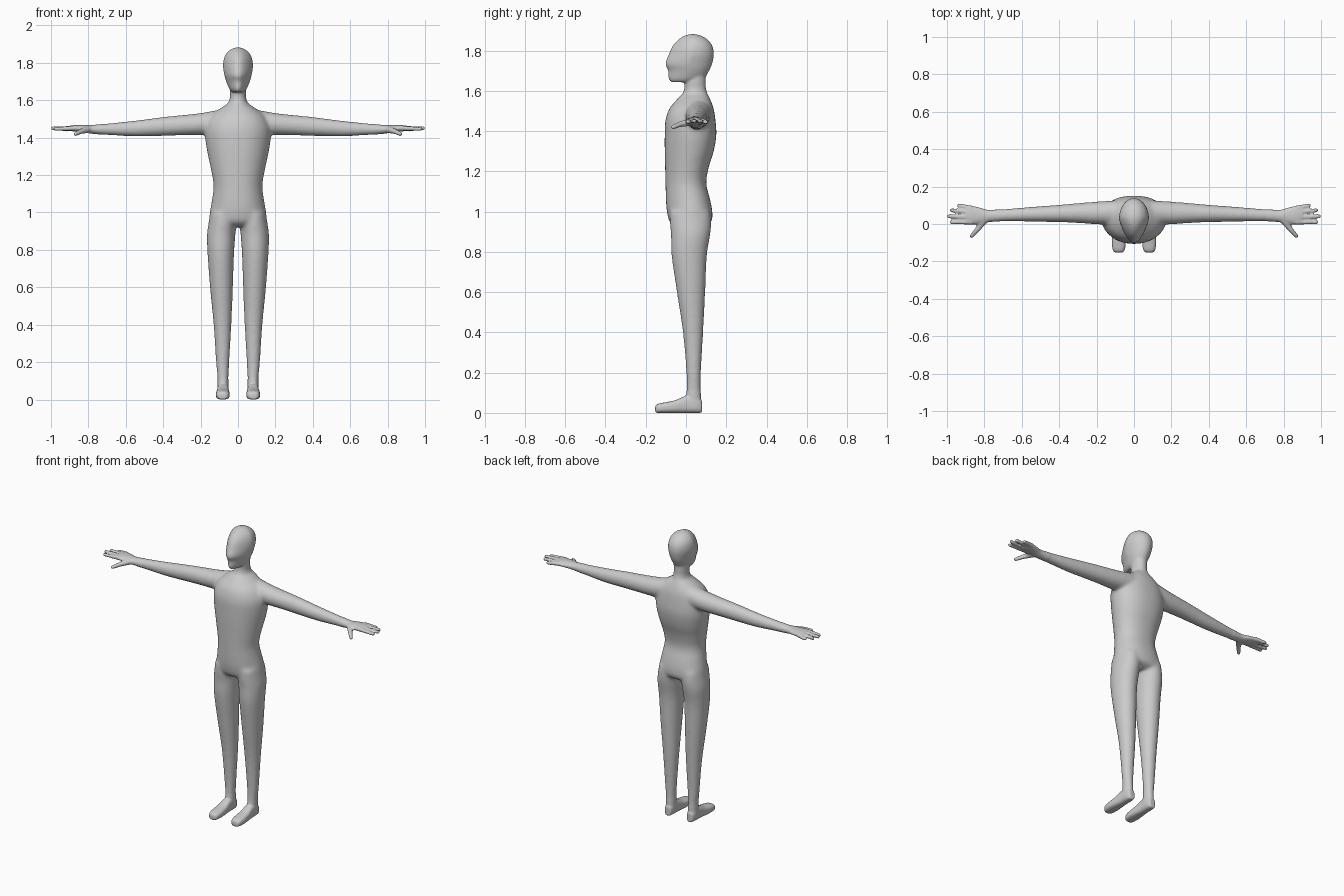
import bpy, bmesh, math
from mathutils import Vector

if "Cube" in bpy.data.objects:
    bpy.data.objects.remove(bpy.data.objects["Cube"])

SIDES = 40
bm = bmesh.new()


def catmull(a, b, c, d, t):
    return 0.5 * (2 * b + (c - a) * t + (2 * a - 5 * b + 4 * c - d) * t * t
                  + (3 * b - a - 3 * c + d) * t ** 3)


def loft(rings, axis, power=2.0, egg=0.0, mirror=False, steps=5):
    """Skin smooth oval rings (t, u0, u1, v0, v1) along an axis and cap the ends."""
    dense = []
    for i in range(len(rings) - 1):
        quad = [rings[max(0, min(len(rings) - 1, i + k))] for k in (-1, 0, 1, 2)]
        dense += [[catmull(*vals, s / steps) for vals in zip(*quad)] for s in range(steps)]
    dense.append(rings[-1])
    for side in ((1, -1) if mirror else (1,)):
        loops = []
        for t, u0, u1, v0, v1 in dense:
            loop = []
            for k in range(SIDES):
                a = 2 * math.pi * k / SIDES
                c, s = math.cos(a), math.sin(a)
                c = math.copysign(abs(c) ** (2 / power), c)
                s = math.copysign(abs(s) ** (2 / power), s)
                c *= 1 - egg * max(0, -s)
                u = (u0 + u1) / 2 + c * (u1 - u0) / 2
                v = (v0 + v1) / 2 + s * (v1 - v0) / 2
                p = {'x': (t, u, v), 'y': (u, t, v), 'z': (u, v, t)}[axis]
                loop.append(bm.verts.new((p[0] * side, p[1], p[2])))
            loops.append(loop)
        for a, b in zip(loops, loops[1:]):
            for k in range(SIDES):
                n = (k + 1) % SIDES
                bm.faces.new((a[k], a[n], b[n], b[k]))
        bm.faces.new(loops[0][::-1])
        bm.faces.new(loops[-1])


def digit(points, radii):
    """Rounded tapering finger through the points, on both hands."""
    for side in (1, -1):
        pts = [Vector((p[0] * side, p[1], p[2])) for p in points]
        for a, b, ra, rb in zip(pts, pts[1:], radii, radii[1:]):
            for i in range(9):
                ball = bmesh.ops.create_icosphere(bm, subdivisions=2, radius=ra + (rb - ra) * i / 8)
                bmesh.ops.translate(bm, verts=ball['verts'], vec=a.lerp(b, i / 8))


def sym(z, w, y0, y1):
    return (z, -w, w, y0, y1)


# Head
loft([sym(1.643, .030, -.072, .06), sym(1.66, .046, -.086, .09), sym(1.70, .063, -.089, .115),
      sym(1.735, .073, -.102, .13), sym(1.78, .080, -.086, .138), sym(1.82, .076, -.068, .132),
      sym(1.85, .062, -.043, .112), sym(1.872, .038, -.012, .08), sym(1.882, .012, .02, .046)],
     'z', egg=0.3)

# Neck
loft([sym(1.50, .10, -.04, .12), sym(1.56, .068, -.03, .115), sym(1.60, .046, -.012, .103),
      sym(1.64, .044, -.008, .098), sym(1.70, .044, 0, .10)], 'z')

# Torso
loft([sym(.925, .08, -.05, .09), sym(.95, .148, -.082, .127), sym(1.0, .151, -.095, .131),
      sym(1.06, .141, -.10, .12), sym(1.14, .131, -.102, .101), sym(1.22, .143, -.104, .113),
      sym(1.30, .160, -.106, .138), sym(1.38, .174, -.106, .151), sym(1.45, .175, -.103, .147),
      sym(1.51, .150, -.084, .138), sym(1.55, .105, -.052, .124), sym(1.58, .06, -.025, .11)],
     'z', power=2.3, egg=0.15)

# Arms and palms
loft([(.06, .0, .125, 1.43, 1.555), (.12, -.002, .125, 1.42, 1.546), (.20, -.002, .12, 1.414, 1.532),
      (.30, .005, .112, 1.412, 1.521), (.40, .009, .103, 1.409, 1.511), (.55, .012, .092, 1.406, 1.492),
      (.70, .013, .080, 1.414, 1.476), (.78, .010, .076, 1.421, 1.468), (.82, .0, .087, 1.427, 1.468),
      (.87, -.003, .098, 1.432, 1.468), (.90, .004, .094, 1.437, 1.464)], 'x', mirror=True)

# Fingers and thumbs
for base_y, tip in ((.085, (.935, .099, 1.444)), (.062, (.974, .074, 1.449)),
                    (.036, (.989, .041, 1.450)), (.010, (.975, .010, 1.446))):
    digit([(.87, base_y, 1.451), tip], [.0145, .0115])
digit([(.80, .02, 1.444), (.838, -.03, 1.434), (.868, -.064, 1.420)], [.020, .0145, .0115])

# Legs
loft([(1.0, .02, .148, -.08, .12), (.94, .010, .158, -.080, .126), (.88, .014, .166, -.075, .120),
      (.78, .021, .163, -.072, .104), (.60, .027, .150, -.046, .096), (.40, .035, .131, -.016, .086),
      (.20, .046, .118, .001, .075), (.10, .051, .109, .001, .074), (.03, .050, .110, -.003, .077)],
     'z', mirror=True)

# Feet
loft([(-.153, .064, .10, .0, .034), (-.14, .050, .113, .0, .045), (-.10, .044, .119, .0, .053),
      (-.05, .046, .116, .0, .064), (0, .050, .111, .0, .085), (.05, .051, .109, .0, .085),
      (.079, .060, .10, .0, .06)], 'y', power=2.8, mirror=True)

bmesh.ops.recalc_face_normals(bm, faces=bm.faces[:])
mesh = bpy.data.meshes.new("body")
bm.to_mesh(mesh)
bm.free()
body = bpy.data.objects.new("body", mesh)
bpy.context.collection.objects.link(body)
bpy.context.view_layer.objects.active = body
body.select_set(True)

# Fuse all the parts into one skin
fuse = body.modifiers.new("fuse", 'REMESH')
fuse.mode = 'VOXEL'
fuse.voxel_size = 0.006
bpy.ops.object.modifier_apply(modifier="fuse")

# Blend the joints strongly, the hands, head and feet lightly
joints = body.vertex_groups.new(name="joints")
joints.add([v.index for v in body.data.vertices
            if abs(v.co.x) < .72 and .10 < v.co.z < 1.63], 1.0, 'ADD')
blend = body.modifiers.new("blend", 'SMOOTH')
blend.vertex_group = "joints"
blend.factor, blend.iterations = 0.5, 40
soften = body.modifiers.new("soften", 'SMOOTH')
soften.factor, soften.iterations = 0.5, 4
bpy.ops.object.modifier_apply(modifier="blend")
bpy.ops.object.modifier_apply(modifier="soften")
bpy.ops.object.shade_smooth()

# Plain grey skin
grey = bpy.data.materials.new("light grey")
grey.diffuse_color = (.6, .6, .6, 1)
grey.use_nodes = True
grey.node_tree.nodes["Principled BSDF"].inputs["Base Color"].default_value = grey.diffuse_color
body.data.materials.clear()
body.data.materials.append(grey)
